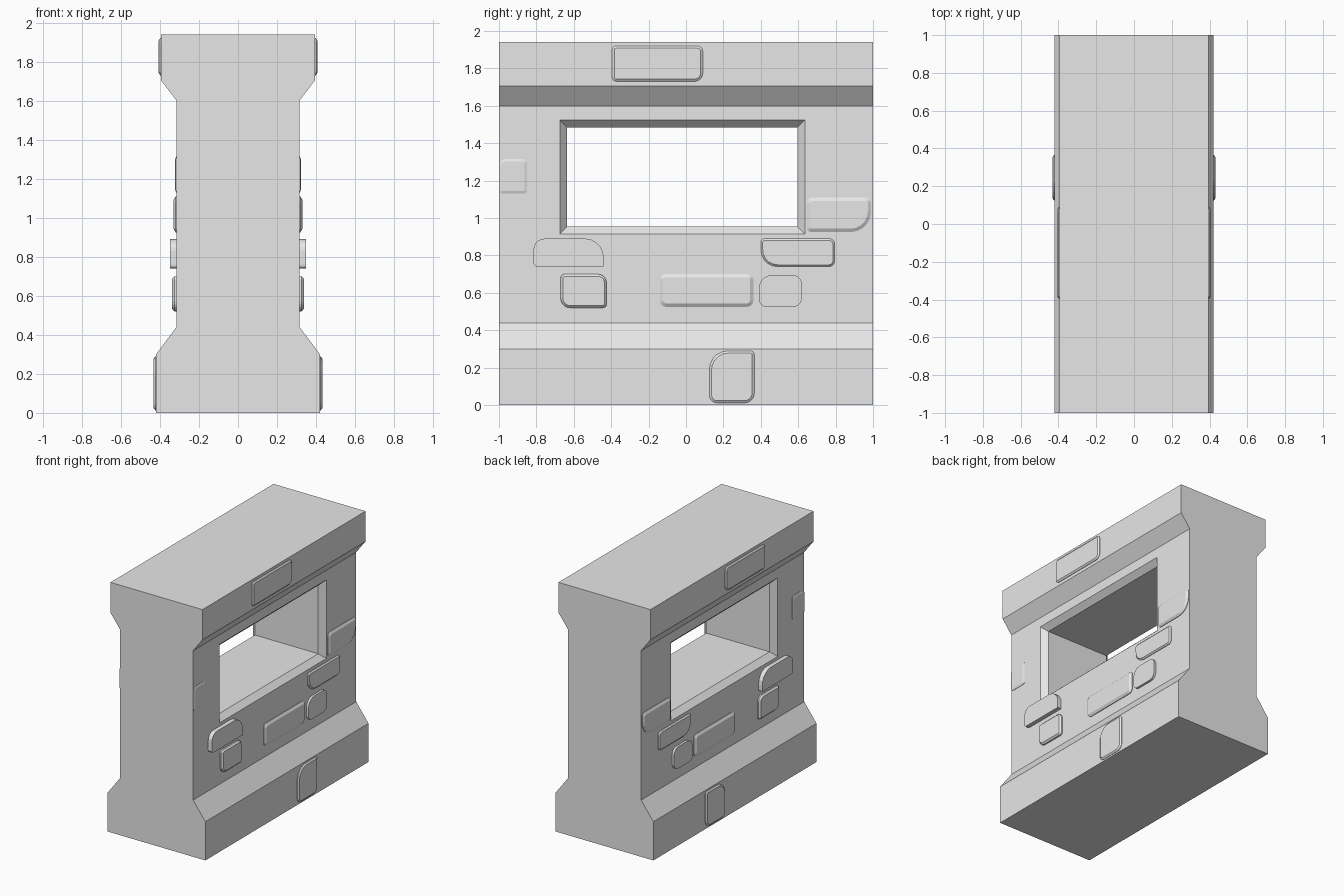
import bpy, bmesh, math

if "Cube" in bpy.data.objects:
    bpy.data.objects.remove(bpy.data.objects["Cube"])

stone = bpy.data.materials.new("grey_stone")
stone.diffuse_color = (0.8, 0.8, 0.8, 1)
stone.use_nodes = True
stone.node_tree.nodes["Principled BSDF"].inputs["Base Color"].default_value = stone.diffuse_color


def loft(name, rings):
    """Closed solid through rings that share one point count."""
    bm = bmesh.new()
    loops = [[bm.verts.new(p) for p in ring] for ring in rings]
    n = len(loops[0])
    for a, b in zip(loops, loops[1:]):
        for i in range(n):
            j = (i + 1) % n
            bm.faces.new((a[i], a[j], b[j], b[i]))
    bm.faces.new(loops[0][::-1])
    bm.faces.new(loops[-1])
    bmesh.ops.recalc_face_normals(bm, faces=bm.faces)
    mesh = bpy.data.meshes.new(name)
    bm.to_mesh(mesh)
    bm.free()
    mesh.materials.append(stone)
    obj = bpy.data.objects.new(name, mesh)
    bpy.context.collection.objects.link(obj)
    return obj


# Wall: stepped profile, wide at the base and cap, run along y
half = [(0.42, 0), (0.42, 0.30), (0.315, 0.44),
        (0.315, 1.60), (0.395, 1.705), (0.395, 1.94)]
profile = half + [(-x, z) for x, z in reversed(half)]
wall = loft("wall", [[(x, y, z) for x, z in profile] for y in (-1, 1)])


# Window: opening with a chamfered rim on both faces
def window_ring(x, grow):
    y0, y1, z0, z1 = -0.635 - grow, 0.595 + grow, 0.955 - grow, 1.485 + grow
    return [(x, y0, z0), (x, y1, z0), (x, y1, z1), (x, y0, z1)]


cutter = loft("window_cutter", [window_ring(x, g) for x, g in (
    (-0.36, 0.04), (-0.315, 0.04), (-0.272, 0),
    (0.272, 0), (0.315, 0.04), (0.36, 0.04))])
cutter.hide_render = True
cutter.hide_viewport = True
cut = wall.modifiers.new("window", 'BOOLEAN')
cut.operation = 'DIFFERENCE'
cut.solver = 'EXACT'
cut.object = cutter


# Bricks: raised plates with individually rounded corners
def outline(x, box, radii, inset):
    y0, y1, z0, z1 = box
    corners = [(y0, z0, 1, 1), (y1, z0, -1, 1), (y1, z1, -1, -1), (y0, z1, 1, -1)]
    points = []
    for k, ((y, z, sy, sz), r) in enumerate(zip(corners, radii)):
        cy, cz = y + sy * r, z + sz * r
        rr = max(r - inset, 0.002)
        for s in range(6):
            a = math.pi + k * math.pi / 2 + s * math.pi / 10
            points.append((x, cy + rr * math.cos(a), cz + rr * math.sin(a)))
    return points


def brick(name, box, wall_x, out_x, radii, bevel):
    for side, sign in (("right", 1), ("left", -1)):
        rings = [outline(sign * (wall_x - 0.02), box, radii, 0)]
        if bevel:
            drop = min(bevel, (out_x - wall_x) * 0.7)
            rings.append(outline(sign * (out_x - drop), box, radii, 0))
        rings.append(outline(sign * out_x, box, radii, bevel))
        loft(f"{name}_{side}", rings)


# name, (y0, y1, z0, z1), wall x, outer x, radii (bl, br, tr, tl), bevel
bricks = [
    ("cap_brick", (-0.395, 0.09, 1.73, 1.92), 0.395, 0.407, (.025, .045, .03, .02), .012),
    ("end_brick", (-0.998, -0.85, 1.13, 1.315), 0.315, 0.322, (.016, .016, .02, .03), .014),
    ("sill_brick", (0.645, 0.99, 0.925, 1.11), 0.315, 0.330, (.025, .11, .03, .035), .018),
    ("upper_back_brick", (0.40, 0.795, 0.74, 0.89), 0.315, 0.328, (.09, .03, .03, .02), .010),
    ("upper_front_brick", (-0.815, -0.44, 0.74, 0.89), 0.315, 0.348, (.02, .004, .10, .06), 0),
    ("lower_front_brick", (-0.67, -0.425, 0.52, 0.70), 0.315, 0.337, (.05, .02, .045, .02), .012),
    ("lower_middle_brick", (-0.14, 0.36, 0.525, 0.70), 0.315, 0.332, (.035, .035, .03, .03), .018),
    ("lower_back_brick", (0.39, 0.62, 0.525, 0.695), 0.315, 0.332, (.04, .05, .05, .07), 0),
    ("base_brick", (0.125, 0.365, 0.012, 0.29), 0.42, 0.432, (.04, .05, .02, .10), .012),
]
for spec in bricks:
    brick(*spec)
